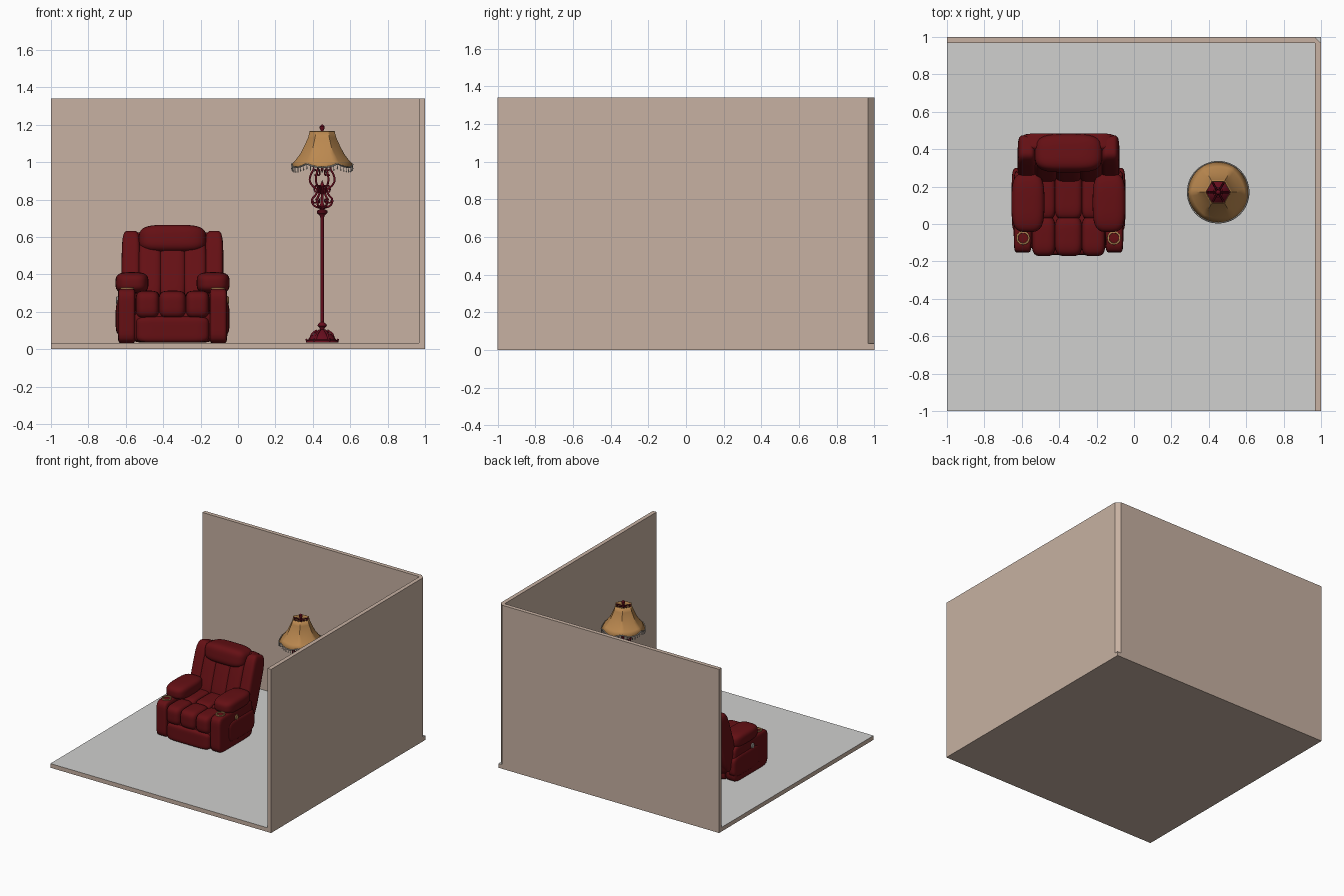
import bpy, bmesh, math
from mathutils import Matrix, Vector

if "Cube" in bpy.data.objects:
    bpy.data.objects.remove(bpy.data.objects["Cube"])


def material(name, color):
    m = bpy.data.materials.new(name)
    m.use_nodes = True
    m.diffuse_color = (*color, 1)
    m.node_tree.nodes["Principled BSDF"].inputs["Base Color"].default_value = (*color, 1)
    return m


TAN = material("wall tan", (0.57, 0.44, 0.36))
GREY = material("floor grey", (0.63, 0.63, 0.62))
RED = material("dark red leather", (0.13, 0.005, 0.007))
WINE = material("wine red metal", (0.13, 0.004, 0.012))
GOLD = material("gold", (0.45, 0.24, 0.09))
AMBER = material("amber fabric", (0.50, 0.25, 0.08))
FRINGE = material("fringe grey", (0.42, 0.40, 0.37))

CHAIR = Vector((-0.35, 0, 0))
LAMP = Vector((0.45, 0.17, 0))


def finish(bm, name, mats, smooth=True, loc=(0, 0, 0)):
    bmesh.ops.recalc_face_normals(bm, faces=bm.faces)
    me = bpy.data.meshes.new(name)
    bm.to_mesh(me)
    bm.free()
    ob = bpy.data.objects.new(name, me)
    ob.location = loc
    bpy.context.collection.objects.link(ob)
    for m in mats:
        me.materials.append(m)
    if smooth:
        bpy.ops.object.select_all(action="DESELECT")
        ob.select_set(True)
        bpy.context.view_layer.objects.active = ob
        bpy.ops.object.shade_smooth_by_angle(angle=math.radians(40))
    return ob


def prism(name, outline, z0, z1, mats):
    """Flat outline raised to a solid; the top takes the last material."""
    bm = bmesh.new()
    base = bm.faces.new([bm.verts.new((x, y, z0)) for x, y in outline])
    up = bmesh.ops.extrude_face_region(bm, geom=[base])["geom"]
    bmesh.ops.translate(bm, vec=(0, 0, z1 - z0),
                        verts=[v for v in up if isinstance(v, bmesh.types.BMVert)])
    bmesh.ops.recalc_face_normals(bm, faces=bm.faces)
    for f in bm.faces:
        f.material_index = len(mats) - 1 if f.normal.z > 0.5 else 0
    return finish(bm, name, mats, smooth=False)


def cushion(name, center, half, power=5, tilt=0, mat=RED):
    """Rounded block; a higher power gives a squarer shape."""
    bm = bmesh.new()
    bmesh.ops.create_cube(bm, size=2)
    bmesh.ops.subdivide_edges(bm, edges=bm.edges[:], cuts=11, use_grid_fill=True)
    for v in bm.verts:
        v.co /= sum(abs(c) ** power for c in v.co) ** (1 / power)
        v.co = Vector(a * b for a, b in zip(v.co, half))
    ob = finish(bm, name, [mat], loc=CHAIR + Vector(center))
    ob.rotation_euler.x = math.radians(-tilt)
    return ob


def lathe(name, profile, mat, loc, segments=24):
    bm = bmesh.new()
    verts = [bm.verts.new((r, 0, z)) for r, z in profile]
    edges = [bm.edges.new(p) for p in zip(verts, verts[1:])]
    bmesh.ops.spin(bm, geom=verts + edges, cent=(0, 0, 0), axis=(0, 0, 1),
                   angle=math.tau, steps=segments, use_duplicate=False)
    bmesh.ops.remove_doubles(bm, verts=bm.verts, dist=0.0002)
    return finish(bm, name, [mat], loc=loc)


def tube(name, points, radius, mat, loc, turn=0, closed=False):
    cu = bpy.data.curves.new(name, "CURVE")
    cu.dimensions = "3D"
    cu.bevel_depth, cu.bevel_resolution, cu.resolution_u = radius, 1, 4
    cu.use_fill_caps = True
    sp = cu.splines.new("BEZIER")
    sp.bezier_points.add(len(points) - 1)
    for bp, co in zip(sp.bezier_points, points):
        bp.co = co
        bp.handle_left_type = bp.handle_right_type = "AUTO"
    sp.use_cyclic_u = closed
    cu.materials.append(mat)
    ob = bpy.data.objects.new(name, cu)
    ob.location, ob.rotation_euler.z = loc, turn
    bpy.context.collection.objects.link(ob)


# Room: floor slab and two joined walls with a chamfered outer corner
T, FLOOR, TOP = 0.967, 0.034, 1.34
prism("floor", [(-1, -1), (1, -1), (1, 1), (-1, 1)], 0, FLOOR, [TAN, GREY])
prism("walls", [(-1, T), (T, T), (T, -1), (1, -1), (1, T), (T, 1), (-1, 1)],
      FLOOR, TOP, [TAN])

# Armchair: base, footrest and seat
cushion("chair_base", (0, 0.08, 0.12), (0.22, 0.22, 0.084), 10)
cushion("footrest_panel", (0, -0.08, 0.105), (0.195, 0.085, 0.07), 7)
for x, w in ((-0.133, 0.064), (0, 0.074), (0.133, 0.064)):
    cushion("seat_front_cushion", (x, -0.065, 0.238), (w, 0.107, 0.075), 4)
    cushion("seat_rear_cushion", (x, 0.15, 0.238), (w, 0.125, 0.073), 5)
    cushion("back_channel", (x * 0.9, 0.325, 0.41), (w, 0.065, 0.19), 4, 18)

# Armchair: reclined back and headrest
cushion("back_frame", (0, 0.365, 0.365), (0.26, 0.05, 0.265), 9, 18)
cushion("headrest", (0, 0.378, 0.585), (0.18, 0.1, 0.076), 3.6, 8)

# Armchair: sides
for s in (-1, 1):
    cushion("back_wing", (s * 0.222, 0.34, 0.38), (0.05, 0.08, 0.255), 5, 18)
    cushion("arm_box", (s * 0.245, 0.065, 0.178), (0.048, 0.218, 0.146), 9)
    cushion("arm_side_panel", (s * 0.268, 0.13, 0.165), (0.036, 0.17, 0.085), 5)
    cushion("arm_pad", (s * 0.217, 0.115, 0.355), (0.088, 0.158, 0.057), 3.4)
    lathe("cup_holder", [(0, 0.322), (0.026, 0.322), (0.028, 0.331), (0.036, 0.331),
                         (0.037, 0.315)], GOLD, CHAIR + Vector((s * 0.243, -0.075, 0)))
    side = lathe("side_control", [(0, 0.014), (0.016, 0.014), (0.02, 0.01), (0.02, 0)],
                 GOLD if s > 0 else FRINGE, CHAIR + Vector((s * 0.288, 0.06, 0.262)))
    side.rotation_euler.y = s * math.pi / 2

# Lamp: foot, pole and collar
lathe("lamp_stand", [(0, 0.036), (0.088, 0.036), (0.085, 0.046), (0.07, 0.052),
                     (0.062, 0.068), (0.04, 0.085), (0.026, 0.1), (0.012, 0.106),
                     (0.014, 0.115), (0.025, 0.124), (0.022, 0.134), (0.009, 0.145),
                     (0.009, 0.7), (0.014, 0.715), (0.028, 0.728), (0.028, 0.74),
                     (0.012, 0.748), (0.016, 0.765), (0.008, 0.78), (0.007, 0.86),
                     (0.013, 0.872), (0, 0.905)], WINE, LAMP)
lathe("lamp_finial", [(0, 1.15), (0.007, 1.15), (0.007, 1.168), (0.013, 1.18),
                      (0.013, 1.192), (0.005, 1.2), (0, 1.203)], WINE, LAMP, 12)
lathe("lamp_pendant", [(0, 0.945), (0.008, 0.958), (0.006, 0.975), (0.005, 1.15)],
      WINE, LAMP, 10)

# Lamp: scroll arms, foot scrolls and top spokes, six of each
scroll = [(0.012, 0.755), (0.045, 0.77), (0.054, 0.80), (0.035, 0.825), (0.026, 0.85),
          (0.05, 0.872), (0.066, 0.90), (0.06, 0.935), (0.045, 0.965), (0.052, 1.0),
          (0.055, 1.155)]
curl = [(0.01, 0.83), (0.03, 0.875), (0.042, 0.855), (0.034, 0.838)]
lower_curl = [(0.052, 0.8), (0.042, 0.783), (0.03, 0.79), (0.034, 0.805)]
upper_curl = [(0.046, 0.96), (0.03, 0.955), (0.028, 0.935), (0.042, 0.93)]
foot = [(0.028, 0.102), (0.055, 0.08), (0.066, 0.055), (0.08, 0.045), (0.086, 0.055)]
spoke = [(0.0, 1.155), (0.062, 1.155)]
for i in range(6):
    for name, path, r in (("scroll_arm", scroll, 0.006), ("scroll_curl", curl, 0.005),
                          ("lower_curl", lower_curl, 0.005),
                          ("upper_curl", upper_curl, 0.005),
                          ("foot_scroll", foot, 0.006), ("top_spoke", spoke, 0.004)):
        tube(name, [(a, 0, z) for a, z in path], r, WINE, LAMP, i * math.tau / 6)

# Lampshade: six panels blending into a round scalloped hem
SEG = 48


def shade_point(k, r, z, blend):
    a = k * math.tau / SEG
    off = a % (math.tau / 6) - math.pi / 6
    hexagon = math.cos(math.pi / 6) / math.cos(off)
    r *= hexagon * (1 - blend) + blend
    z -= 0.018 * blend ** 3 * math.cos(off * 3)
    return Vector((r * math.cos(a), r * math.sin(a), z))


rows = [(0.066, 1.166, 0), (0.076, 1.13, 0), (0.094, 1.09, 0.1), (0.117, 1.045, 0.3),
        (0.143, 1.01, 0.7), (0.163, 0.99, 1)]
bm = bmesh.new()
grid = [[bm.verts.new(shade_point(k, *row)) for k in range(SEG)] for row in rows]
for up, low in zip(grid, grid[1:]):
    for k in range(SEG):
        n = (k + 1) % SEG
        bm.faces.new((up[k], low[k], low[n], up[n]))
finish(bm, "lampshade", [AMBER], loc=LAMP).modifiers.new("cloth", "SOLIDIFY").thickness = 0.002
hem = [shade_point(k, *rows[-1]) for k in range(SEG)]
tube("shade_hem", hem, 0.004, FRINGE, LAMP, closed=True)
tube("shade_top_trim", [shade_point(k, *rows[0]) for k in range(SEG)], 0.002, AMBER,
     LAMP, closed=True)

# Fringe: a thread and a bead below each hem point
bm = bmesh.new()
for p in hem:
    bmesh.ops.create_cone(bm, segments=6, radius1=0.0025, radius2=0.0015, depth=0.022,
                          cap_ends=True, matrix=Matrix.Translation(p - Vector((0, 0, 0.012))))
    bmesh.ops.create_icosphere(bm, subdivisions=1, radius=0.0045,
                               matrix=Matrix.Translation(p - Vector((0, 0, 0.024))))
finish(bm, "shade_fringe", [FRINGE], loc=LAMP)
